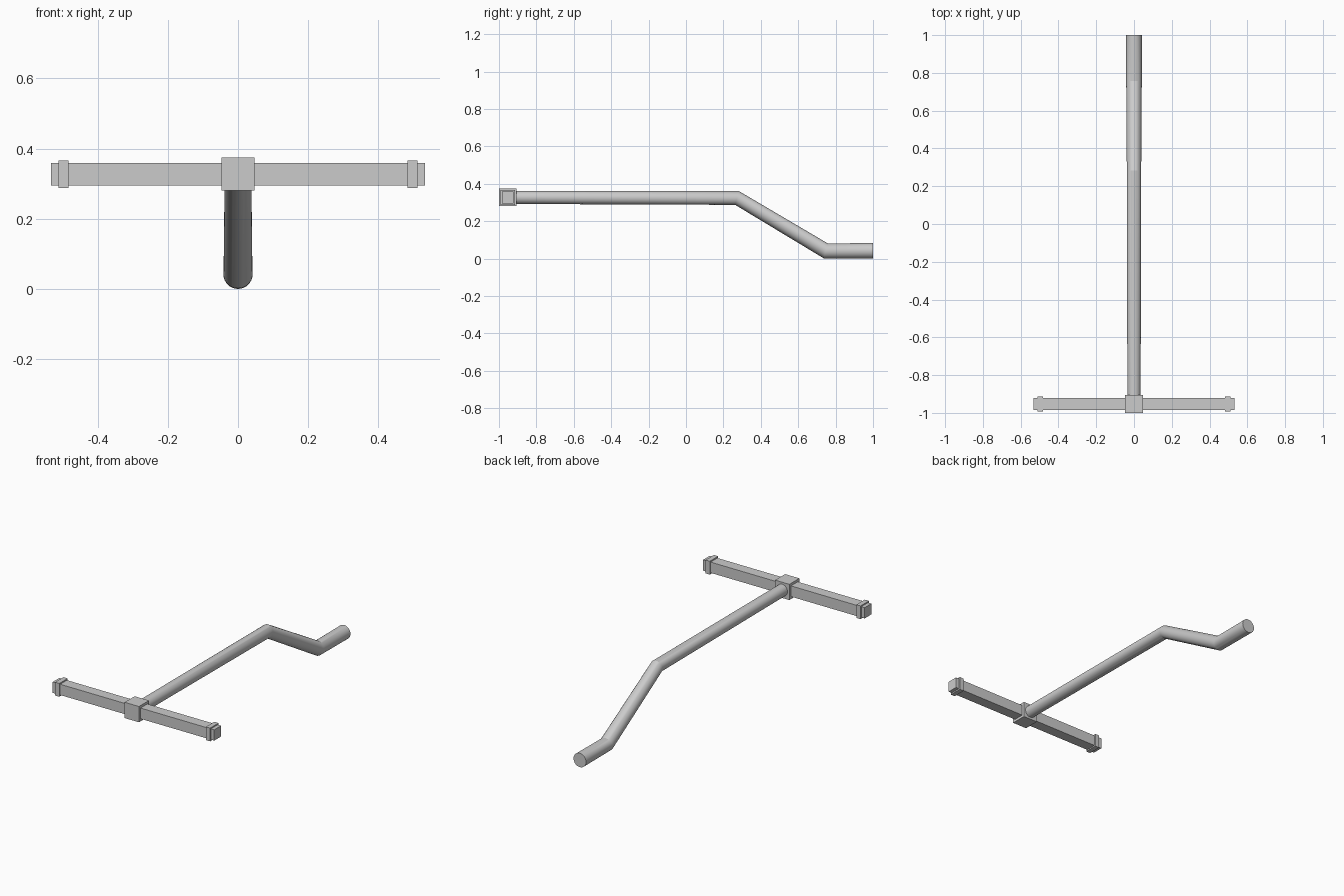
import bpy, bmesh, math
from mathutils import Vector

if "Cube" in bpy.data.objects:
    bpy.data.objects.remove(bpy.data.objects["Cube"])

AXIS_Y, AXIS_Z = -0.953, 0.327


def box(name, x, size):
    bpy.ops.mesh.primitive_cube_add(size=1, location=(x, AXIS_Y, AXIS_Z))
    ob = bpy.context.object
    ob.name = name
    ob.dimensions = size
    bpy.ops.object.transform_apply(location=False, rotation=False, scale=True)
    return ob


# Crossbar, central hub block and end collars
box("crossbar", 0, (1.066, 0.064, 0.064))
box("hub_block", 0, (0.094, 0.094, 0.094))
for side, name in ((-1, "left_collar"), (1, "right_collar")):
    box(name, side * 0.497, (0.028, 0.079, 0.079))

# Cranked shaft: y, z, radius, ring tilt in degrees (round, slightly widening)
path = [(-0.93, 0.327, 0.035, 0), (0.273, 0.324, 0.038, -15.5),
        (0.747, 0.0475, 0.0412, -15.5), (1.0, 0.0415, 0.0415, 0)]
path[2] = (0.747, 0.0415, 0.0412, -15.5)
N = 32
bm = bmesh.new()
rings = []
for y, z, r, tilt in path:
    t = math.radians(tilt)
    up = Vector((0, -math.sin(t), math.cos(t)))
    ring = []
    for i in range(N):
        a = 2 * math.pi * i / N
        ring.append(bm.verts.new(Vector((0, y, z)) + Vector((r * math.cos(a), 0, 0)) + up * r * math.sin(a)))
    rings.append(ring)
for a, b in zip(rings, rings[1:]):
    for i in range(N):
        j = (i + 1) % N
        bm.faces.new((a[i], a[j], b[j], b[i]))
bm.faces.new(rings[0])
bm.faces.new(rings[-1])
bmesh.ops.recalc_face_normals(bm, faces=bm.faces)
mesh = bpy.data.meshes.new("cranked_shaft")
bm.to_mesh(mesh)
bm.free()
shaft = bpy.data.objects.new("cranked_shaft", mesh)
bpy.context.collection.objects.link(shaft)
bpy.ops.object.select_all(action='DESELECT')
shaft.select_set(True)
bpy.context.view_layer.objects.active = shaft
bpy.ops.object.shade_smooth_by_angle(angle=math.radians(25))
